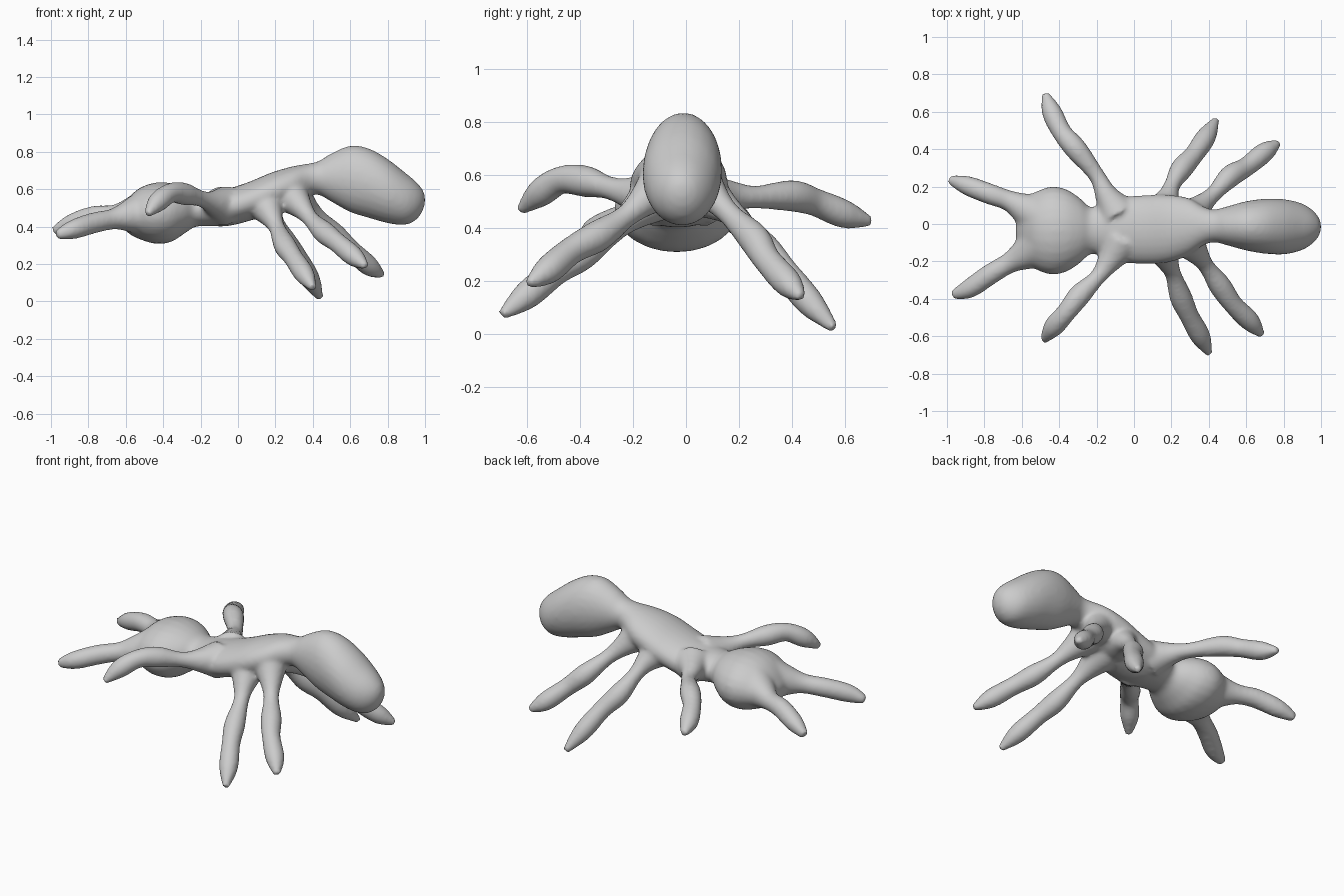
import bpy, bmesh, math
from mathutils import Vector

SIDES = 24


def spline(keys, steps=5):
    """Catmull-Rom through tuples of any length."""
    pts = [Vector(k) for k in keys]
    pts = [pts[0] * 2 - pts[1]] + pts + [pts[-1] * 2 - pts[-2]]
    out = []
    for i in range(1, len(pts) - 2):
        a, b, c, d = pts[i - 1:i + 3]
        for s in range(steps):
            t = s / steps
            out.append(0.5 * (2 * b + (c - a) * t + (2 * a - 5 * b + 4 * c - d) * t * t
                              + (3 * b - a - 3 * c + d) * t ** 3))
    return out + [pts[-2]]


def loft(bm, rings):
    """Closed skin over elliptical rings (centre, side, up)."""
    loops = []
    for c, u, v in rings:
        loops.append([bm.verts.new(c + u * math.cos(a) + v * math.sin(a))
                      for a in (2 * math.pi * i / SIDES for i in range(SIDES))])
    faces = [bm.faces.new(loops[0]), bm.faces.new(loops[-1])]
    for p, q in zip(loops, loops[1:]):
        for i in range(SIDES):
            j = (i + 1) % SIDES
            faces.append(bm.faces.new((p[i], p[j], q[j], q[i])))
    bmesh.ops.recalc_face_normals(bm, faces=faces)


def limb(bm, path, radii):
    """Round tapering limb along a 3D path, with a domed tip."""
    keys = spline([(*p, r) for p, r in zip(path, radii)])
    rings = []
    for i, k in enumerate(keys):
        d = (keys[min(i + 1, len(keys) - 1)] - keys[max(i - 1, 0)]).to_3d()
        d = Vector(d[:3]).normalized()
        u = d.cross(Vector((0, 0, 1))).normalized()
        rings.append((Vector(k[:3]), u * k[3], u.cross(d) * k[3]))
    loft(bm, rings)


bm = bmesh.new()

# head, thorax and abdomen: x, y centre, z centre, half width, half height
body = [(-0.632, -0.03, 0.45, 0.03, 0.02), (-0.62, -0.03, 0.45, 0.095, 0.05),
        (-0.58, -0.03, 0.46, 0.17, 0.10),
        (-0.52, -0.035, 0.47, 0.21, 0.14), (-0.44, -0.035, 0.472, 0.236, 0.164),
        (-0.36, -0.035, 0.475, 0.22, 0.158), (-0.29, -0.035, 0.485, 0.175, 0.125),
        (-0.23, -0.035, 0.49, 0.125, 0.092), (-0.16, -0.03, 0.495, 0.145, 0.092),
        (-0.06, -0.03, 0.502, 0.175, 0.10), (0.06, -0.03, 0.535, 0.185, 0.105),
        (0.18, -0.025, 0.58, 0.182, 0.11), (0.29, -0.015, 0.617, 0.155, 0.105),
        (0.37, -0.01, 0.648, 0.105, 0.088), (0.43, -0.01, 0.66, 0.088, 0.09),
        (0.50, -0.01, 0.662, 0.105, 0.13), (0.60, -0.01, 0.655, 0.132, 0.178),
        (0.70, -0.012, 0.632, 0.147, 0.186), (0.80, -0.015, 0.59, 0.148, 0.172),
        (0.89, -0.015, 0.55, 0.128, 0.142), (0.95, -0.015, 0.538, 0.094, 0.104),
        (0.987, -0.015, 0.54, 0.052, 0.058), (1.0, -0.015, 0.545, 0.015, 0.018)]
loft(bm, [(Vector(k[:3]), Vector((0, k[3], 0)), Vector((0, 0, k[4])))
          for k in spline(body, 4)])

# six legs, from inside the thorax to the tip
leg_radii = (0.11, 0.062, 0.044, 0.060, 0.053, 0.054, 0.020)
legs = [
    # front pair
    [(-0.09, 0.06, 0.51), (-0.15, 0.16, 0.52), (-0.20, 0.26, 0.515), (-0.31, 0.40, 0.52),
     (-0.385, 0.49, 0.495), (-0.44, 0.60, 0.45), (-0.475, 0.70, 0.422)],
    [(-0.07, -0.10, 0.51), (-0.14, -0.21, 0.53), (-0.20, -0.29, 0.55), (-0.29, -0.38, 0.575),
     (-0.36, -0.47, 0.58), (-0.43, -0.55, 0.53), (-0.485, -0.625, 0.465)],
    # middle pair
    [(0.14, 0.05, 0.54), (0.18, 0.14, 0.48), (0.205, 0.21, 0.42), (0.255, 0.295, 0.32),
     (0.32, 0.37, 0.235), (0.385, 0.465, 0.12), (0.44, 0.56, 0.018)],
    [(0.14, -0.10, 0.53), (0.18, -0.20, 0.45), (0.21, -0.27, 0.39), (0.25, -0.39, 0.30),
     (0.295, -0.49, 0.235), (0.355, -0.60, 0.145), (0.403, -0.695, 0.07)],
    # rear pair
    [(0.29, 0.03, 0.59), (0.36, 0.10, 0.52), (0.43, 0.165, 0.45), (0.515, 0.255, 0.36),
     (0.60, 0.305, 0.28), (0.70, 0.385, 0.19), (0.775, 0.435, 0.138)],
    [(0.27, -0.07, 0.58), (0.34, -0.16, 0.50), (0.39, -0.23, 0.44), (0.46, -0.33, 0.37),
     (0.53, -0.43, 0.315), (0.62, -0.52, 0.24), (0.685, -0.595, 0.187)],
]
for path in legs:
    limb(bm, path, leg_radii)

# two antennae
antennae = [
    [(-0.50, 0.04, 0.475), (-0.59, 0.085, 0.465), (-0.67, 0.125, 0.46), (-0.77, 0.16, 0.455),
     (-0.89, 0.205, 0.415), (-0.985, 0.238, 0.375)],
    [(-0.50, -0.11, 0.47), (-0.59, -0.165, 0.455), (-0.67, -0.21, 0.44), (-0.77, -0.27, 0.42),
     (-0.88, -0.345, 0.385), (-0.97, -0.38, 0.355)],
]
for path in antennae:
    limb(bm, path, (0.13, 0.085, 0.056, 0.056, 0.052, 0.026))

mesh = bpy.data.meshes.new("ant_body")
bm.to_mesh(mesh)
bm.free()
ant = bpy.data.objects.new("ant_body", mesh)
bpy.context.collection.objects.link(ant)

grey = bpy.data.materials.new("plain_grey")
grey.diffuse_color = (0.6, 0.6, 0.6, 1)
mesh.materials.append(grey)

# fuse all parts into one soft skin
fuse = ant.modifiers.new("fuse", 'REMESH')
fuse.mode = 'VOXEL'
fuse.voxel_size = 0.012
fuse.use_smooth_shade = True
soften = ant.modifiers.new("soften", 'SMOOTH')
soften.factor = 0.5
soften.iterations = 10
